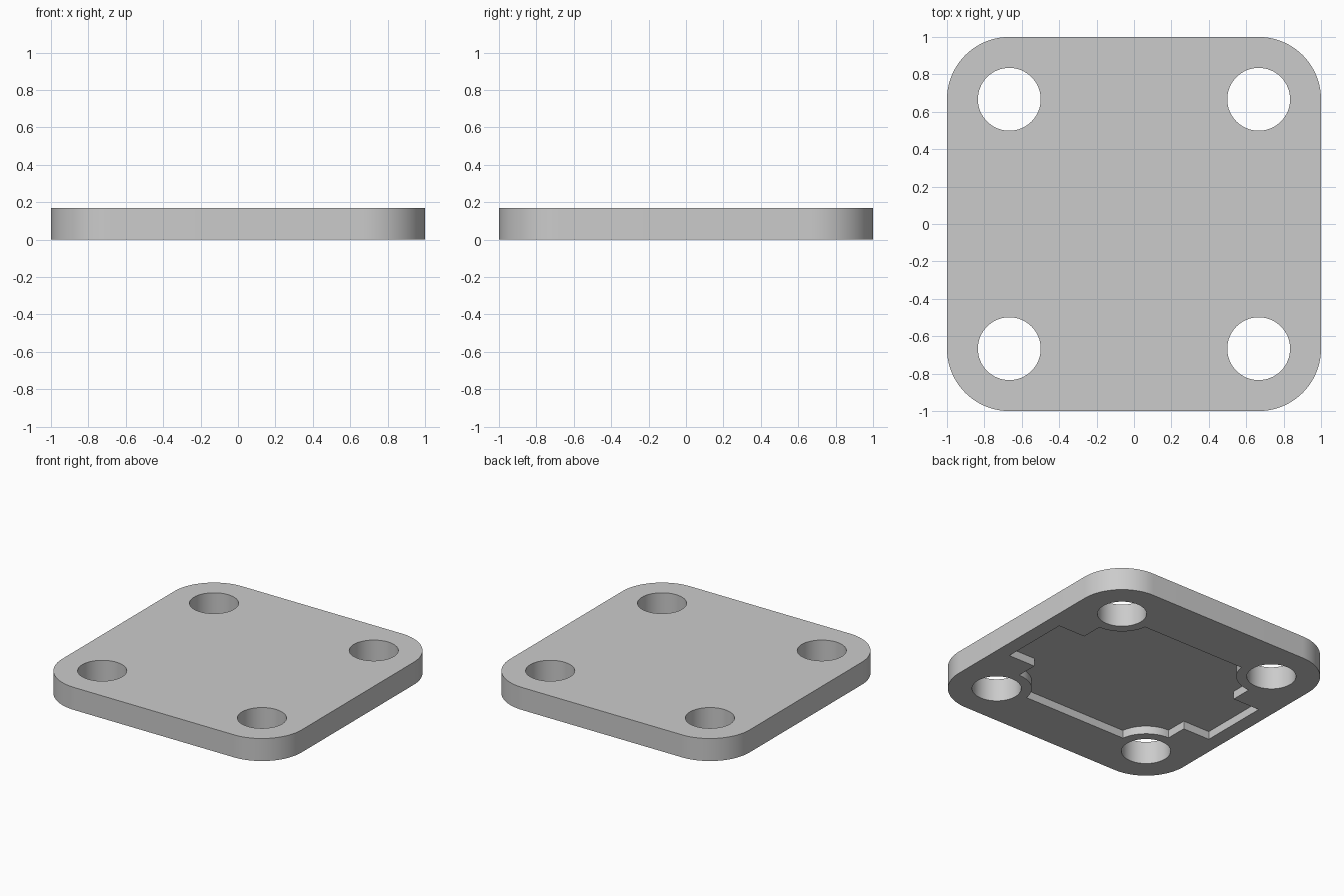
import bpy, bmesh, math

if "Cube" in bpy.data.objects:
    bpy.data.objects.remove(bpy.data.objects["Cube"])

HOLE = 2 / 3          # hole centre offset
THICK = 0.17
DEPTH = 0.06          # underside pocket depth
CLEAR = 0.24          # radius of the boss left around each hole

grey = bpy.data.materials.new("light grey")
grey.use_nodes = True
grey.diffuse_color = (0.6, 0.6, 0.6, 1)
grey.node_tree.nodes["Principled BSDF"].inputs["Base Color"].default_value = (0.6, 0.6, 0.6, 1)


def arc(cx, cy, r, a0, a1, n):
    angles = [math.radians(a0 + (a1 - a0) * i / n) for i in range(n + 1)]
    return [(cx + r * math.cos(a), cy + r * math.sin(a)) for a in angles]


def four_fold(quarter):
    """Mirror a quarter outline into a closed counter-clockwise loop."""
    half = quarter + [(-x, y) for x, y in reversed(quarter)]
    return half + [(x, -y) for x, y in reversed(half)]


def prism(name, outline, z0, z1):
    bm = bmesh.new()
    base = bm.faces.new([bm.verts.new((x, y, z0)) for x, y in outline])
    top = bmesh.ops.extrude_face_region(bm, geom=[base])["geom"]
    verts = [g for g in top if isinstance(g, bmesh.types.BMVert)]
    bmesh.ops.translate(bm, verts=verts, vec=(0, 0, z1 - z0))
    bmesh.ops.recalc_face_normals(bm, faces=bm.faces)
    mesh = bpy.data.meshes.new(name)
    bm.to_mesh(mesh)
    bm.free()
    mesh.materials.append(grey)
    obj = bpy.data.objects.new(name, mesh)
    bpy.context.collection.objects.link(obj)
    return obj


def cut(target, cutter):
    cutter.hide_render = True
    mod = target.modifiers.new("cut", 'BOOLEAN')
    mod.operation = 'DIFFERENCE'
    mod.solver = 'EXACT'
    mod.object = cutter
    bpy.context.view_layer.objects.active = target
    bpy.ops.object.modifier_apply(modifier=mod.name)
    bpy.data.objects.remove(cutter)


# Rounded square plate
plate = prism("base_plate", four_fold(arc(HOLE, HOLE, 1 - HOLE, 0, 90, 24)), 0, THICK)

# Shallow underside pocket with side bays, curving around the holes
edge_angle = 180 + math.degrees(math.asin((HOLE - 0.63) / CLEAR))
pocket = [(0.89, 0.265), (HOLE, 0.265)] + arc(HOLE, HOLE, CLEAR, 270, edge_angle, 16)
cut(plate, prism("pocket_cutter", four_fold(pocket), -0.1, DEPTH))

# Corner through holes
for sx in (-1, 1):
    for sy in (-1, 1):
        circle = arc(sx * HOLE, sy * HOLE, 0.168, 0, 360, 64)[:-1]
        cut(plate, prism("hole_cutter", circle, -0.1, THICK + 0.1))

# Smooth walls, crisp edges
bpy.ops.object.select_all(action='DESELECT')
plate.select_set(True)
bpy.context.view_layer.objects.active = plate
bpy.ops.object.shade_smooth_by_angle(angle=math.radians(30))
